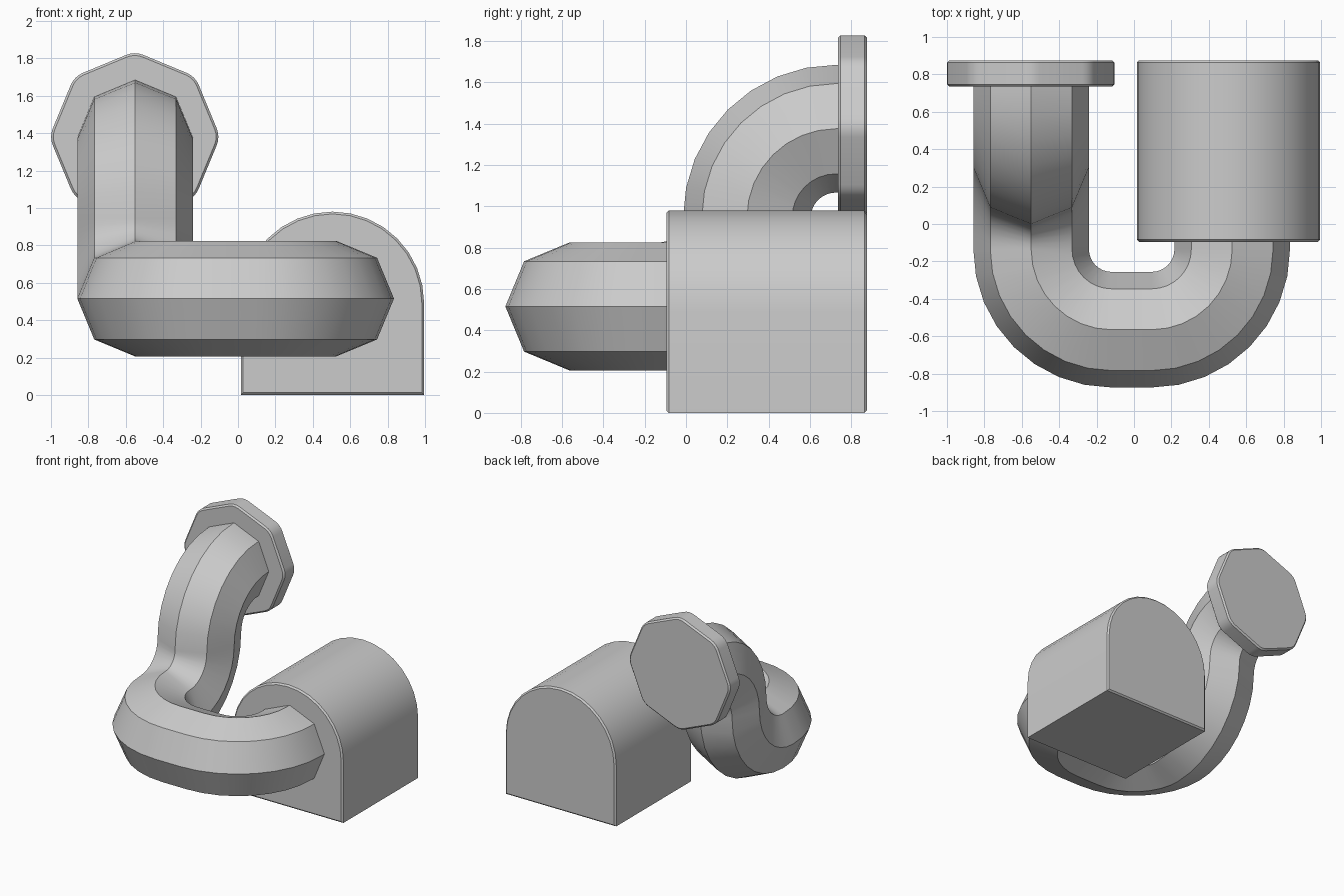
import bpy, bmesh
from math import sin, cos, tan, pi, radians
from mathutils import Matrix, Vector

cube = bpy.data.objects.get("Cube")
if cube:
    bpy.data.objects.remove(cube, do_unlink=True)

grey = bpy.data.materials.new("light grey")
grey.use_nodes = True
colour = (0.6, 0.6, 0.6, 1)
grey.diffuse_color = colour
grey.node_tree.nodes["Principled BSDF"].inputs["Base Color"].default_value = colour


def finish(name, bm):
    """Turn a bmesh into a smooth shaded object with crisp edges."""
    bmesh.ops.recalc_face_normals(bm, faces=bm.faces)
    mesh = bpy.data.meshes.new(name)
    bm.to_mesh(mesh)
    bm.free()
    mesh.materials.append(grey)
    obj = bpy.data.objects.new(name, mesh)
    bpy.context.collection.objects.link(obj)
    bpy.ops.object.select_all(action='DESELECT')
    obj.select_set(True)
    bpy.context.view_layer.objects.active = obj
    bpy.ops.object.shade_smooth_by_angle(angle=radians(30))


def slab(name, outline, y0, y1, chamfer):
    """Extrude an (x, z) outline along y and chamfer both rims."""
    bm = bmesh.new()
    face = bm.faces.new([bm.verts.new((x, y0, z)) for x, z in outline])
    new = bmesh.ops.extrude_face_region(bm, geom=[face], use_keep_orig=True)["geom"]
    for v in new:
        if isinstance(v, bmesh.types.BMVert):
            v.co.y = y1
    bmesh.ops.recalc_face_normals(bm, faces=bm.faces)
    rims = [e for e in bm.edges if abs(e.verts[0].co.y - e.verts[1].co.y) < 1e-4]
    bmesh.ops.bevel(bm, geom=rims, offset=chamfer, segments=1, affect='EDGES')
    finish(name, bm)


# Arched block: square base with a half-round top
cx, r = 0.505, 0.49
arch = [(cx + r * cos(pi * i / 16), r + r * sin(pi * i / 16)) for i in range(17)]
slab("arched_block", [(cx + r, 0)] + arch + [(cx - r, 0)], -0.095, 0.875, 0.012)

# Wall flange: octagon with rounded corners
corner, steps = 0.05, 4
fillet = corner / tan(pi / 8)
reach = 0.457 - fillet / cos(pi / 8)
outline = []
for k in range(8):
    a = k * pi / 4
    for s in range(steps + 1):
        b = a + (s / steps - 0.5) * pi / 4
        outline.append((-0.552 + reach * cos(a) + fillet * cos(b),
                        1.38 + reach * sin(a) + fillet * sin(b)))
slab("wall_flange", outline, 0.735, 0.875, 0.012)

# Bent pipe: eight-sided section carried along straights and quarter turns
frame = Matrix.Translation((0.525, 0, 0.515)) @ Matrix.Rotation(pi, 4, 'Z')
frames = [frame]


def straight(length):
    frames.append(frames[-1] @ Matrix.Translation((0, length, 0)))


def quarter_turn(axis, direction, pivot, steps=8):
    to = Matrix.Translation(Vector(pivot))
    step = to @ Matrix.Rotation(direction * pi / 2 / steps, 4, axis) @ to.inverted()
    for _ in range(steps):
        frames.append(step @ frames[-1])


bend = 0.43
straight(0.135)
quarter_turn('Z', -1, (0.525 - bend, -0.135, 0))
straight(0.215)
quarter_turn('Z', -1, (-0.55 + bend, -0.135, 0))
quarter_turn('X', 1, (0, -0.135, 0.515 + bend))
quarter_turn('X', -1, (0, -0.135 + 2 * bend, 0.515 + bend))
straight(0.06)

bm = bmesh.new()
section = [Vector((0.309 * cos(k * pi / 4), 0, 0.309 * sin(k * pi / 4))) for k in range(8)]
rings = [[bm.verts.new(f @ p) for p in section] for f in frames]
for a, b in zip(rings, rings[1:]):
    for k in range(8):
        n = (k + 1) % 8
        bm.faces.new((a[k], a[n], b[n], b[k]))
bm.faces.new(rings[0])
bm.faces.new(rings[-1])
finish("bent_pipe", bm)
